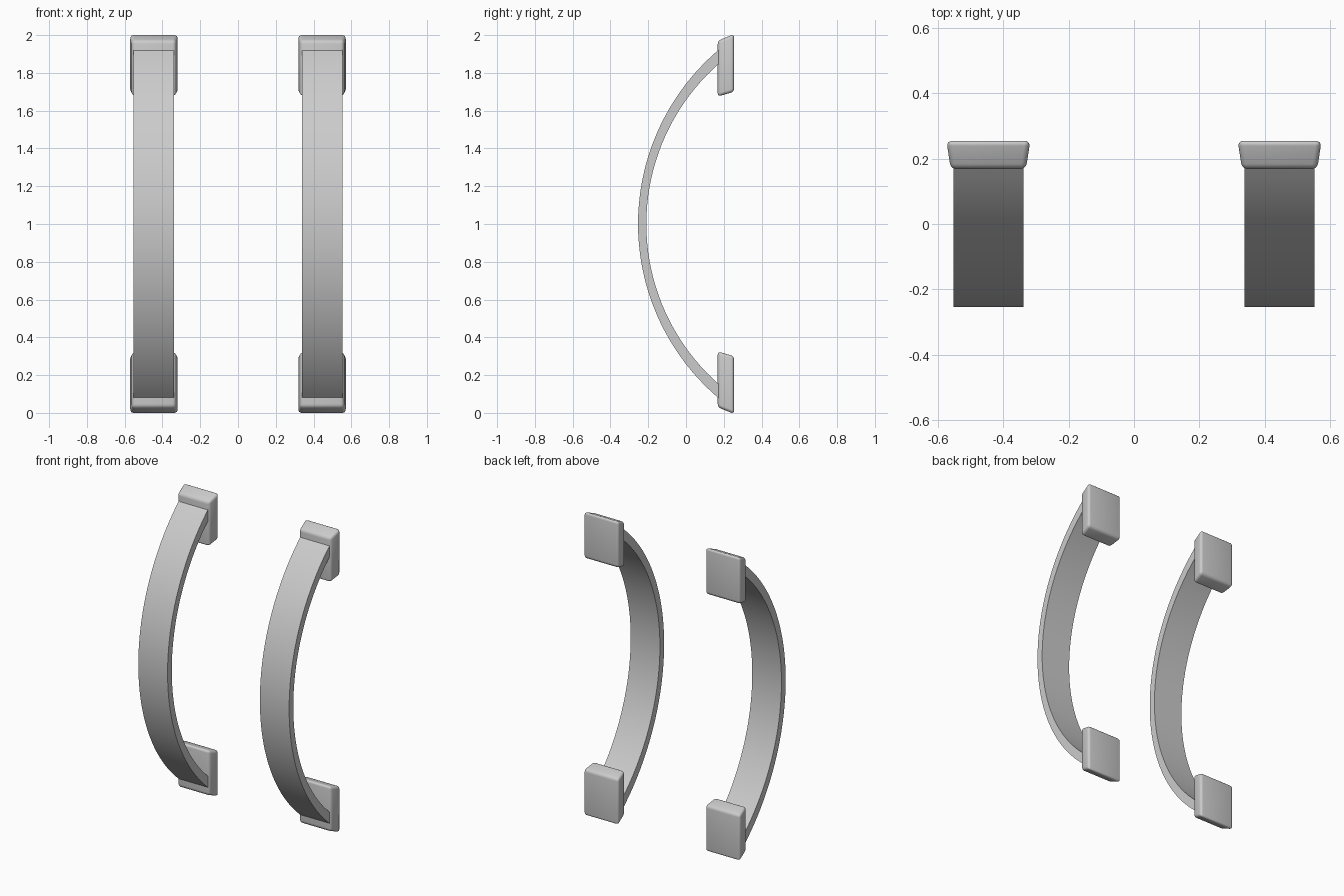
import bpy, bmesh, math

if "Cube" in bpy.data.objects:
    bpy.data.objects.remove(bpy.data.objects["Cube"])

CX = 0.445            # handle centre in x
FACE_Y = 0.17         # front of the mounting pads


def finish(bm, name):
    bmesh.ops.recalc_face_normals(bm, faces=bm.faces)
    me = bpy.data.meshes.new(name)
    bm.to_mesh(me)
    bm.free()
    ob = bpy.data.objects.new(name, me)
    bpy.context.collection.objects.link(ob)
    bpy.ops.object.select_all(action='DESELECT')
    ob.select_set(True)
    bpy.context.view_layer.objects.active = ob
    bpy.ops.object.shade_smooth_by_angle(angle=math.radians(35))
    return ob


def arc(apex_y, half, end_y, n=40):
    """Circular arc through (apex_y, 1) and (FACE_Y, 1 +- half), run on to end_y."""
    sag = FACE_Y - apex_y
    r = (half ** 2 + sag ** 2) / (2 * sag)
    a = math.acos((r - (end_y - apex_y)) / r)
    return [(apex_y + r - r * math.cos(t), 1 + r * math.sin(t))
            for t in (-a + 2 * a * i / n for i in range(n + 1))]


# Bowed strap: slightly thicker towards its ends
def grip(name, cx, hw=0.107):
    bm = bmesh.new()
    rings = []
    for o, i in zip(arc(-0.254, 0.92, 0.18), arc(-0.21, 0.845, 0.18)):
        rings.append([bm.verts.new((cx + s * hw, p[0], p[1]))
                      for s, p in ((-1, o), (1, o), (1, i), (-1, i))])
    for a, b in zip(rings, rings[1:]):
        for k in range(4):
            bm.faces.new((a[k], a[(k + 1) % 4], b[(k + 1) % 4], b[k]))
    bm.faces.new(rings[0])
    bm.faces.new(rings[-1])
    finish(bm, name)


# Mounting pad: slanted, tapered block with rounded edges
def pad(name, cx, flip):
    bm = bmesh.new()
    bmesh.ops.create_cube(bm, size=2)
    for v in bm.verts:
        back, top = v.co.y > 0, v.co.z > 0
        v.co.x *= 0.128 if back else 0.115
        v.co.z = (2.0 if top else 1.695) if back else (1.965 if top else 1.67)
        v.co.y = 0.254 if back else FACE_Y - 0.002
    bmesh.ops.bevel(bm, geom=bm.edges[:], offset=0.017, segments=4,
                    profile=0.5, affect='EDGES')
    zmax = max(v.co.z for v in bm.verts)
    for v in bm.verts:
        v.co.x += cx
        v.co.z += 2.0 - zmax
        if flip:
            v.co.z = 2.0 - v.co.z
    finish(bm, name)


for side, s in (("left", -1), ("right", 1)):
    grip(f"{side}_grip", s * CX)
    pad(f"{side}_upper_pad", s * CX, False)
    pad(f"{side}_lower_pad", s * CX, True)
